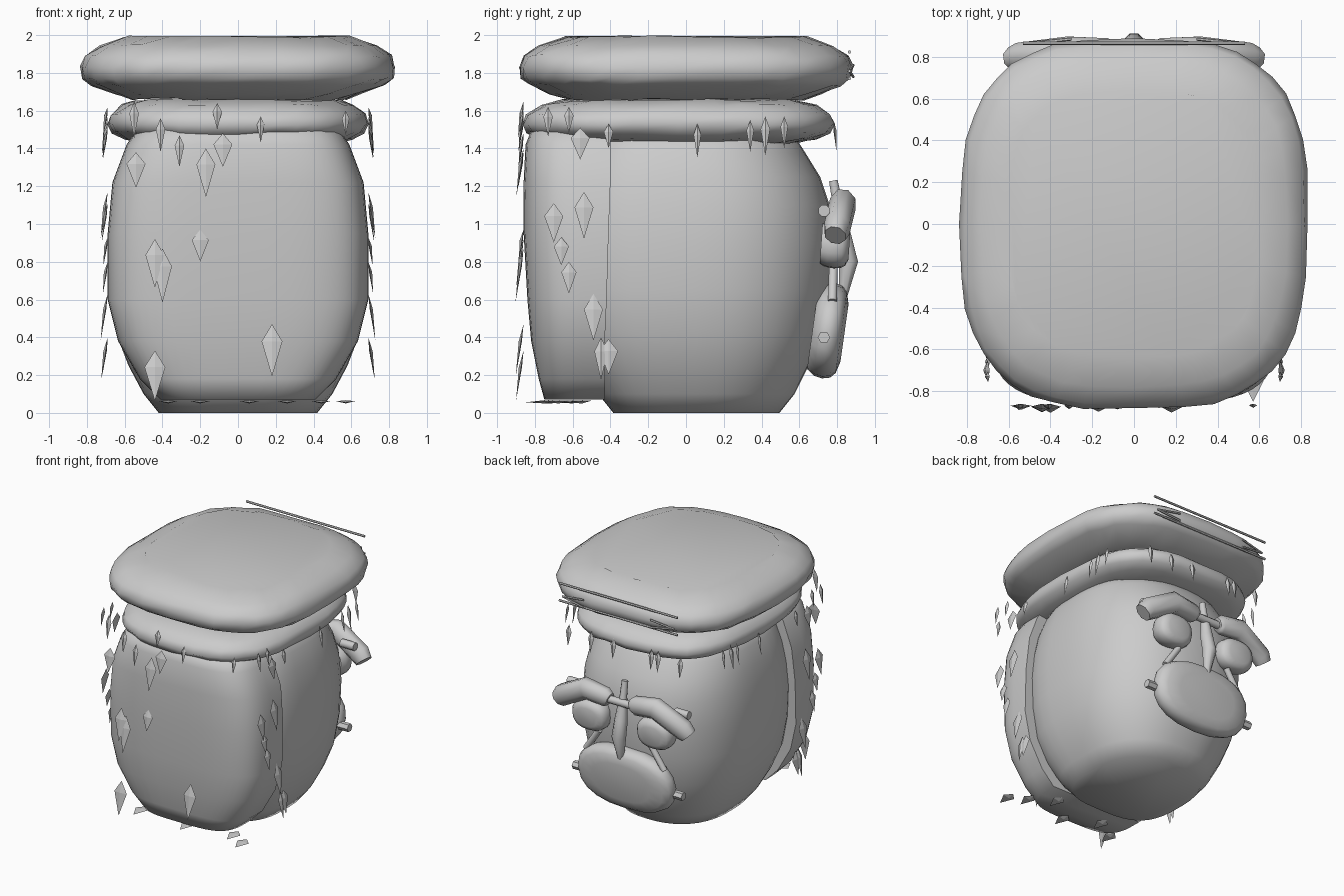
import bpy, bmesh, math, random
from mathutils import Vector, Matrix

if "Cube" in bpy.data.objects:
    bpy.data.objects.remove(bpy.data.objects["Cube"])
random.seed(4)


def spow(v, p):
    return math.copysign(abs(v) ** p, v)


def finish(name, bm, smooth=40):
    bmesh.ops.recalc_face_normals(bm, faces=bm.faces)
    me = bpy.data.meshes.new(name)
    bm.to_mesh(me)
    bm.free()
    ob = bpy.data.objects.new(name, me)
    bpy.context.collection.objects.link(ob)
    bpy.ops.object.select_all(action='DESELECT')
    ob.select_set(True)
    bpy.context.view_layer.objects.active = ob
    if smooth:
        bpy.ops.object.shade_smooth_by_angle(angle=math.radians(smooth))
    return ob


def loft(name, rings, n=2.0, seg=32, half=False, mat=None, noise=0, smooth=40, n_back=None):
    """Stack of superellipse rings (z, cy, rx, ry); half keeps the -y side only."""
    bm = bmesh.new()
    loops = []
    for z, cy, rx, ry in rings:
        loop = []
        for i in range(seg):
            a = math.pi + math.pi * i / (seg - 1) if half else 2 * math.pi * i / seg
            k = 1 + random.uniform(-noise, noise)
            e = 2 / (n_back if n_back and math.sin(a) < 0 else n)
            co = Vector((rx * k * spow(math.cos(a), e),
                         cy + ry * k * spow(math.sin(a), e),
                         z + random.uniform(-noise, noise)))
            loop.append(bm.verts.new(mat @ co if mat else co))
        loops.append(loop)
    for a, b in zip(loops, loops[1:]):
        for i in range(seg):
            j = (i + 1) % seg
            bm.faces.new((a[i], a[j], b[j], b[i]))
    bm.faces.new(loops[0])
    bm.faces.new(loops[-1])
    return finish(name, bm, smooth)


def tube(name, pts, radii, sides=8, flat=1.0):
    """Tube through points; flat scales the section along y."""
    pts = [Vector(p) for p in pts]
    bm = bmesh.new()
    loops = []
    for i, p in enumerate(pts):
        t = (pts[min(i + 1, len(pts) - 1)] - pts[max(i - 1, 0)]).normalized()
        u = t.cross(Vector((0, 1, 0))).normalized()
        v = u.cross(t)
        loops.append([bm.verts.new(p + radii[i] * (u * math.cos(a) + v * flat * math.sin(a)))
                      for a in [2 * math.pi * (k + .5) / sides for k in range(sides)]])
    for a, b in zip(loops, loops[1:]):
        for k in range(sides):
            j = (k + 1) % sides
            bm.faces.new((a[k], a[j], b[j], b[k]))
    bm.faces.new(loops[0])
    bm.faces.new(loops[-1])
    return finish(name, bm, 50)


def kite(bm, top, down, out, length, w):
    """Thin ridged leaf: hangs from top along down, bulging along out."""
    top, down, out = Vector(top), Vector(down).normalized(), Vector(out)
    side = down.cross(out).normalized()
    mid = top + down * length * .33
    tip = top + down * length
    t, l, r, b = [bm.verts.new(c) for c in
                  (top, mid - side * w / 2, mid + side * w / 2, tip)]
    f, k = bm.verts.new(mid + out * .012), bm.verts.new(mid - out * .005)
    for c in (f, k):
        for q in ((t, l), (l, b), (b, r), (r, t)):
            bm.faces.new((*q, c))


# Head, squarer towards the hair
loft("head", [(0, .055, .42, .44), (.1, .055, .5, .52), (.25, .05, .58, .6), (.42, .05, .645, .67),
              (.65, .05, .68, .71), (.9, .05, .685, .73), (1.1, .05, .67, .71), (1.25, .04, .64, .67),
              (1.38, .03, .6, .6), (1.52, .02, .52, .52)], n=2.3, n_back=3.2, seg=40, smooth=75)

# Hair slab behind the head
loft("hair", [(.07, -.43, .41, .32), (.18, -.43, .52, .35), (.38, -.43, .635, .39), (.6, -.42, .69, .42),
              (.95, -.41, .69, .45), (1.22, -.4, .665, .46), (1.42, -.4, .59, .45), (1.52, -.4, .52, .41)],
     n=3.8, seg=28, half=True, smooth=75)

# Cap crown and brim
loft("cap_crown", [(1.66, 0, .57, .63), (1.69, 0, .66, .72), (1.735, 0, .775, .83), (1.77, 0, .82, .87),
                   (1.83, 0, .832, .885), (1.89, 0, .81, .86), (1.945, 0, .73, .78), (1.99, 0, .6, .64)],
     n=3, seg=40, noise=.008, smooth=60)
loft("cap_brim", [(1.43, -.04, .5, .62), (1.45, -.04, .6, .73), (1.485, -.04, .665, .8), (1.53, -.04, .69, .825),
                  (1.58, -.04, .675, .805), (1.63, -.04, .61, .73), (1.655, -.04, .54, .62)],
     n=3, seg=40, noise=.007, smooth=60)

# Thin stitches on the face side of the cap
for z in (1.77, 1.91):
    tube("cap_cord", [(-.53, .865, z), (.53, .865, z)], [.009, .009], 6)
for s in (1, -1):
    for dz in (1, -1):
        tube("cap_stitch", [(s * .5, .865, 1.81), (s * .3, .885, 1.81 + dz * .03)], [.008, .008], 6)

# Hair locks on the rear: x, top z, length, width
rear = [(-.55, 1.65, .2, .05), (-.41, 1.56, .18, .05), (-.31, 1.47, .17, .05), (-.11, 1.64, .14, .05),
        (-.08, 1.48, .18, .1), (.12, 1.57, .14, .04), (.57, 1.6, .13, .04), (-.54, 1.38, .19, .1),
        (-.17, 1.4, .26, .1), (-.44, .92, .26, .1), (-.4, .87, .29, .1), (-.2, .97, .17, .09),
        (.18, .47, .28, .11), (-.44, .33, .27, .11)]
# Locks on both sides: y, top z, length, width
sides = [(-.73, 1.62, .16, .05), (-.62, 1.62, .14, .05), (-.56, 1.51, .17, .1), (-.41, 1.53, .13, .05),
         (-.7, 1.11, .21, .1), (-.54, 1.17, .25, .1), (-.66, .93, .15, .08), (-.62, .8, .17, .08),
         (-.49, .63, .25, .1), (-.45, .4, .23, .07), (-.41, .39, .19, .1), (.06, 1.53, .18, .04),
         (.34, 1.55, .17, .04), (.42, 1.57, .21, .05), (.52, 1.57, .17, .04)]
bm = bmesh.new()
for x, z, l, w in rear:
    kite(bm, (x, -.86, z), (0, -.15, -1), (0, -1, 0), l, w)
for y, z, l, w in sides:
    for s in (1, -1):
        kite(bm, (s * .69, y, z), (s * .15, 0, -1), (s, 0, 0), l, w)
# Locks over the forehead and flat ones under the hair
for x in (-.5, -.3, -.24, .1, .3, .5):
    kite(bm, (x, .78, 1.55), (0, .1, -1), (0, 1, 0), .17, .05)
for x, y in ((-.37, -.66), (-.2, -.55), (.06, -.68), (.26, -.5), (.44, -.62), (.57, -.7)):
    kite(bm, (x, y, .065), (0, -1, -.06), (0, 0, -1), .15, .1)
finish("hair_locks", bm, 0)

# Face: bodies are lofted along +y
to_face = Matrix.Rotation(math.radians(-90), 4, 'X')


def pebble(name, loc, rx, rz, d, tilt, n):
    mat = Matrix.Translation(loc) @ Matrix.Rotation(math.radians(tilt), 4, 'X') @ to_face
    prof = [(-1, .85), (-.5, .97), (0, 1), (.5, .96), (.8, .85), (1, .6)]
    loft(name, [(d * t, 0, rx * k, rz * k) for t, k in prof], n=n, seg=20, mat=mat, smooth=60)


pebble("mouth_plate", (0, .755, .435), .425, .255, .085, -8, 2.4)
tube("nose", [(0, .78, 1.23), (0, .8, 1.12), (0, .83, .93), (0, .86, .8), (0, .83, .6)],
     [.025, .028, .05, .055, .02])
tube("brow_bridge", [(-.14, .83, 1.07), (.14, .83, 1.07)], [.03, .03])
for s in (1, -1):
    pebble("eye", (s * .29, .79, .89), .155, .125, .075, -4, 2.4)
    tube("brow", [(s * .1, .83, 1.07), (s * .13, .83, 1.08), (s * .31, .83, 1.105),
                  (s * .54, .8, .98), (s * .575, .79, .94)], [.055, .075, .085, .085, .07], flat=.85)
    tube("brow_peg", [(s * .42, .73, 1.07), (s * .54, .73, 1.07)], [.032, .032])
    tube("cheek_rod", [(s * .35, .775, .59), (s * .23, .78, .77)], [.025, .025])
    tube("mouth_peg", [(s * .36, .73, .4), (s * .49, .73, .4)], [.033, .033], 6)
